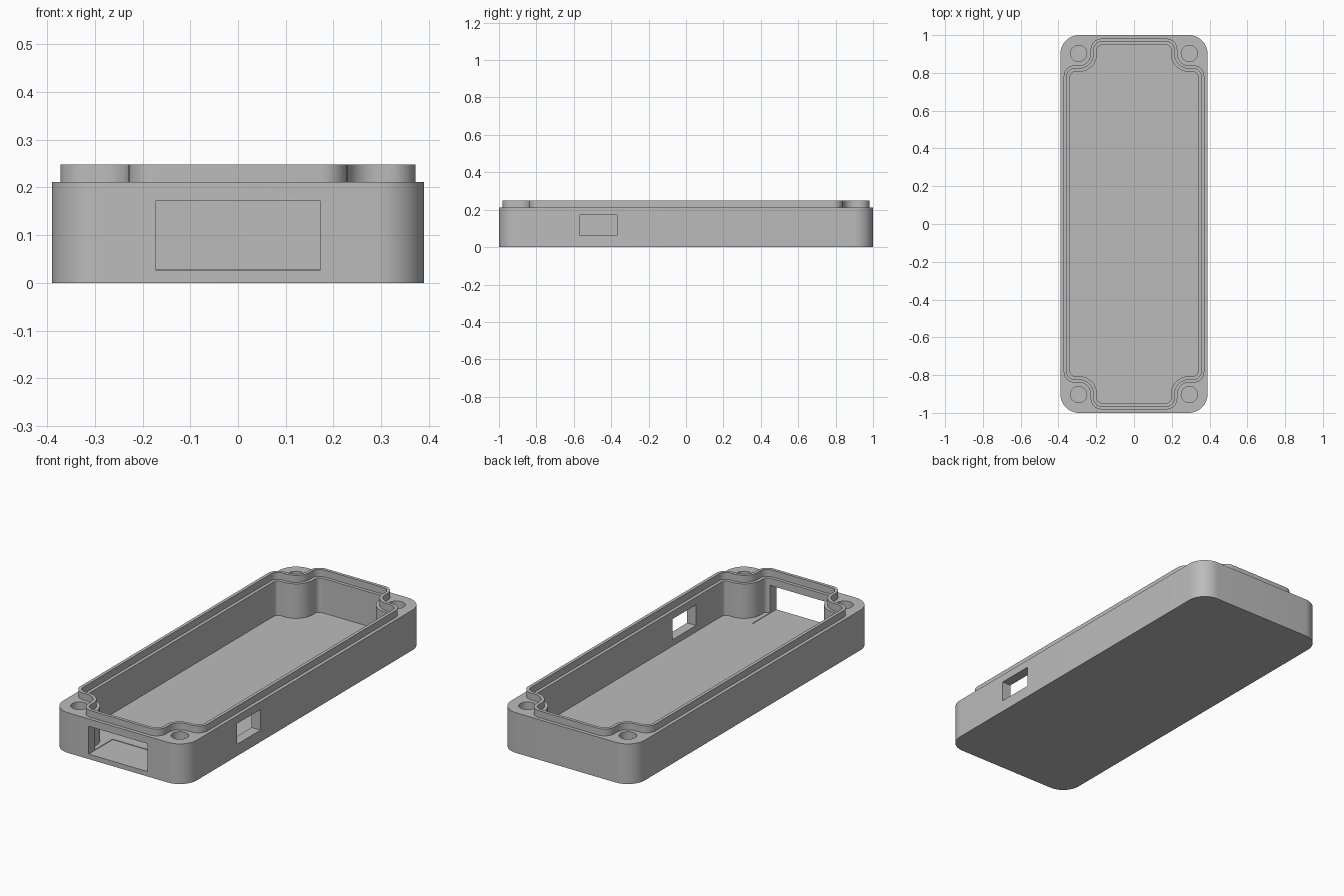
import bpy
import bmesh
import math

cube = bpy.data.objects.get("Cube")
if cube:
    bpy.data.objects.remove(cube, do_unlink=True)

HALF_X, HALF_Y, CORNER = 0.39, 1.0, 0.1
RIM_Z, LIP_Z, FLOOR_Z = 0.212, 0.248, 0.029
SCREW = (0.293, 0.903)

grey = bpy.data.materials.new("plain_grey")
grey.use_nodes = True
colour = (0.5, 0.5, 0.5, 1)
grey.diffuse_color = colour
grey.node_tree.nodes["Principled BSDF"].inputs["Base Color"].default_value = colour


def arc(cx, cy, r, start, end, steps=12):
    angles = [math.radians(start + (end - start) * i / steps) for i in range(steps + 1)]
    return [(cx + r * math.cos(a), cy + r * math.sin(a)) for a in angles]


def mirror_quarter(quarter):
    """Complete an outline from its +x +y quarter, listed from the side to the end."""
    left = [(-x, y) for x, y in reversed(quarter)]
    half = quarter + left
    return half + [(-x, -y) for x, y in half]


def rounded_outline():
    return mirror_quarter(arc(HALF_X - CORNER, HALF_Y - CORNER, CORNER, 0, 90))


def notched_outline(inset):
    """Rectangle whose corners curve in around the screw posts."""
    x, y = 0.372 - inset, 0.981 - inset
    notch, fillet = 0.064 + inset, 0.056 - inset
    cx, cy = SCREW
    quarter = arc(x - fillet, cy - notch - fillet, fillet, 0, 90)
    quarter += arc(cx, cy, notch, 270, 180)
    quarter += arc(cx - notch - fillet, y - fillet, fillet, 0, 90)
    return mirror_quarter(quarter)


def prism(name, outline, z0, z1):
    bm = bmesh.new()
    base = bm.faces.new([bm.verts.new((x, y, z0)) for x, y in outline])
    top = bmesh.ops.extrude_face_region(bm, geom=[base])["geom"]
    verts = [v for v in top if isinstance(v, bmesh.types.BMVert)]
    bmesh.ops.translate(bm, verts=verts, vec=(0, 0, z1 - z0))
    bmesh.ops.recalc_face_normals(bm, faces=bm.faces)
    mesh = bpy.data.meshes.new(name)
    bm.to_mesh(mesh)
    bm.free()
    mesh.materials.append(grey)
    obj = bpy.data.objects.new(name, mesh)
    bpy.context.collection.objects.link(obj)
    return obj


def box(name, x0, x1, y0, y1, z0, z1):
    return prism(name, [(x0, y0), (x1, y0), (x1, y1), (x0, y1)], z0, z1)


def combine(target, tool, operation):
    mod = target.modifiers.new(tool.name, 'BOOLEAN')
    mod.operation, mod.solver, mod.object = operation, 'EXACT', tool
    bpy.context.view_layer.objects.active = target
    bpy.ops.object.modifier_apply(modifier=mod.name)
    bpy.data.objects.remove(tool, do_unlink=True)


# Outer shell with the raised lip
case = prism("enclosure_base", rounded_outline(), 0, RIM_Z)
combine(case, prism("lip", notched_outline(0), 0.1, LIP_Z), 'UNION')

# Ledge inside the lip, then the deep cavity
combine(case, prism("ledge_cutter", notched_outline(0.017), RIM_Z - 0.001, 0.3), 'DIFFERENCE')
combine(case, prism("cavity_cutter", notched_outline(0.034), FLOOR_Z, 0.3), 'DIFFERENCE')

# Blind screw holes in the four corners
for sx in (-1, 1):
    for sy in (-1, 1):
        ring = arc(sx * SCREW[0], sy * SCREW[1], 0.043, 0, 360, 32)[:-1]
        combine(case, prism("screw_hole_cutter", ring, 0.04, 0.3), 'DIFFERENCE')

# Front display opening, shaving the floor just behind it
combine(case, box("front_opening_cutter", -0.172, 0.172, -1.1, -0.8, 0.026, 0.173), 'DIFFERENCE')

# Side port opening on the left wall
combine(case, box("side_opening_cutter", 0.25, 0.5, -0.567, -0.369, 0.062, 0.171), 'DIFFERENCE')

bpy.ops.object.select_all(action='DESELECT')
case.select_set(True)
bpy.context.view_layer.objects.active = case
bpy.ops.object.shade_smooth_by_angle(angle=math.radians(30))
